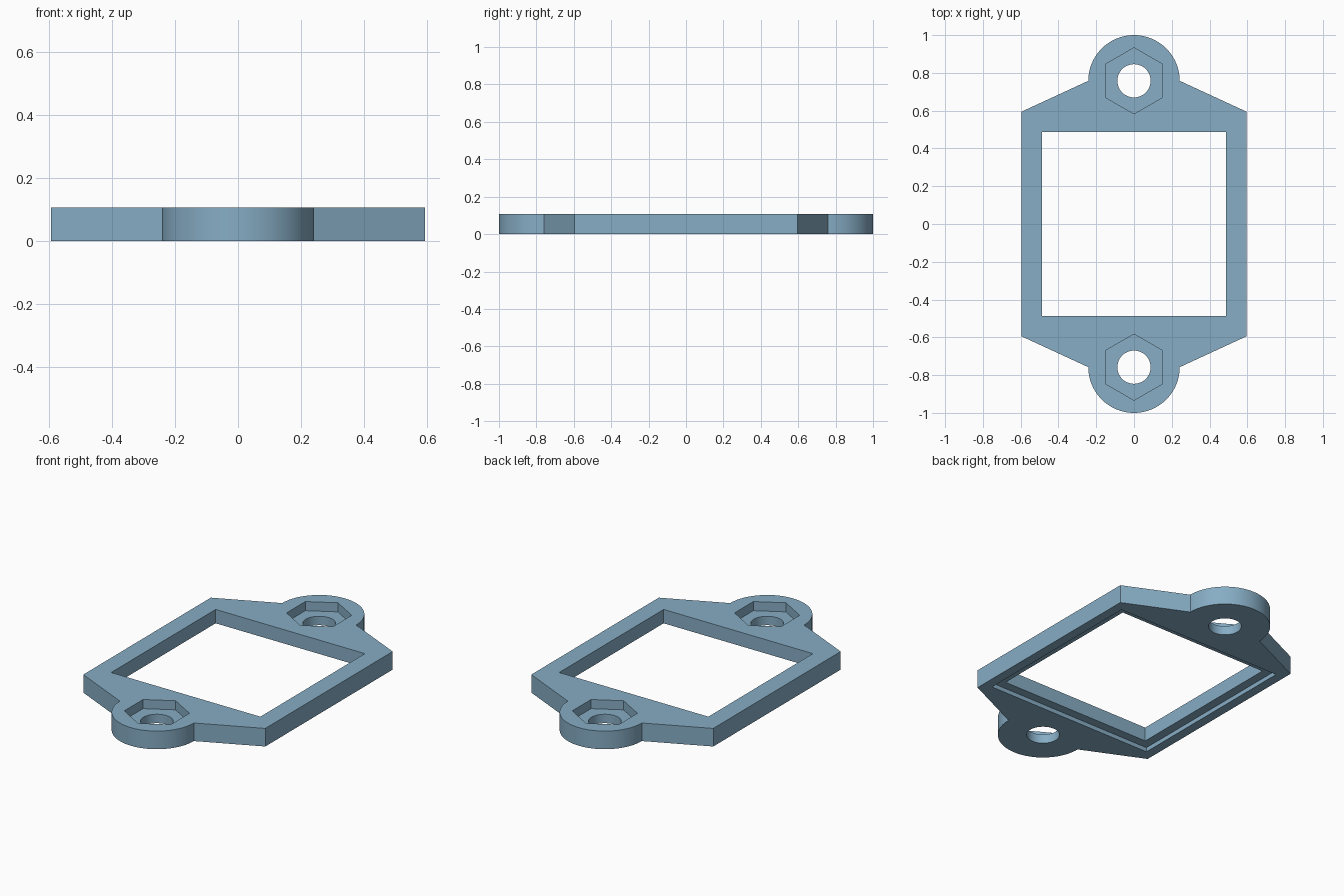
import bpy, bmesh, math

if "Cube" in bpy.data.objects:
    bpy.data.objects.remove(bpy.data.objects["Cube"])

HEIGHT = 0.107
HALF = 0.595        # half width of the square frame
WINDOW = 0.488      # half width of the opening
RECESS = 0.54       # half width of the step under the frame
EAR_Y, EAR_R = 0.758, 0.242
NUT_FLOOR = 0.053


def prism(name, points, z0, z1):
    """Extrude a flat outline from z0 to z1."""
    bm = bmesh.new()
    face = bm.faces.new([bm.verts.new((x, y, z0)) for x, y in points])
    top = bmesh.ops.extrude_face_region(bm, geom=[face])["geom"]
    for v in top:
        if isinstance(v, bmesh.types.BMVert):
            v.co.z = z1
    bmesh.ops.recalc_face_normals(bm, faces=bm.faces)
    mesh = bpy.data.meshes.new(name)
    bm.to_mesh(mesh)
    bm.free()
    obj = bpy.data.objects.new(name, mesh)
    bpy.context.collection.objects.link(obj)
    return obj


def arc(cy, r, start, end, n):
    """n + 1 points along an arc centred on x = 0."""
    angles = [math.radians(start + (end - start) * i / n) for i in range(n + 1)]
    return [(r * math.cos(a), cy + r * math.sin(a)) for a in angles]


def square(h):
    return [(-h, -h), (h, -h), (h, h), (-h, h)]


# Frame plate with a rounded ear at each end
outline = [(HALF, -HALF), (HALF, HALF)] + arc(EAR_Y, EAR_R, 0, 180, 40)
outline += [(-x, -y) for x, y in outline]
plate = prism("mounting_frame", outline, 0, HEIGHT)

# Window, underside step, nut pockets and bolt holes
cutters = [prism("window_cutter", square(WINDOW), -0.1, 0.3),
           prism("step_cutter", square(RECESS), -0.1, 0.025)]
for side in (-1, 1):
    cy = side * EAR_Y
    cutters.append(prism("nut_cutter", arc(cy, 0.175, 30, 390, 6)[:-1], NUT_FLOOR, 0.3))
    cutters.append(prism("bolt_cutter", arc(cy, 0.088, 0, 360, 48)[:-1], -0.1, 0.3))

for cutter in cutters:
    cutter.hide_render = True
    mod = plate.modifiers.new(cutter.name, "BOOLEAN")
    mod.operation, mod.solver, mod.object = "DIFFERENCE", "EXACT", cutter

# Bake the cuts and drop the cutters
graph = bpy.context.evaluated_depsgraph_get()
mesh = bpy.data.meshes.new_from_object(plate.evaluated_get(graph))
plate.modifiers.clear()
plate.data = mesh
for cutter in cutters:
    bpy.data.objects.remove(cutter)

# Blue-grey plastic
mat = bpy.data.materials.new("blue_grey")
mat.diffuse_color = (0.242, 0.418, 0.558, 1)
mat.use_nodes = True
mat.node_tree.nodes["Principled BSDF"].inputs["Base Color"].default_value = mat.diffuse_color
mesh.materials.clear()
mesh.materials.append(mat)

bpy.context.view_layer.objects.active = plate
plate.select_set(True)
bpy.ops.object.shade_smooth_by_angle(angle=math.radians(30))
